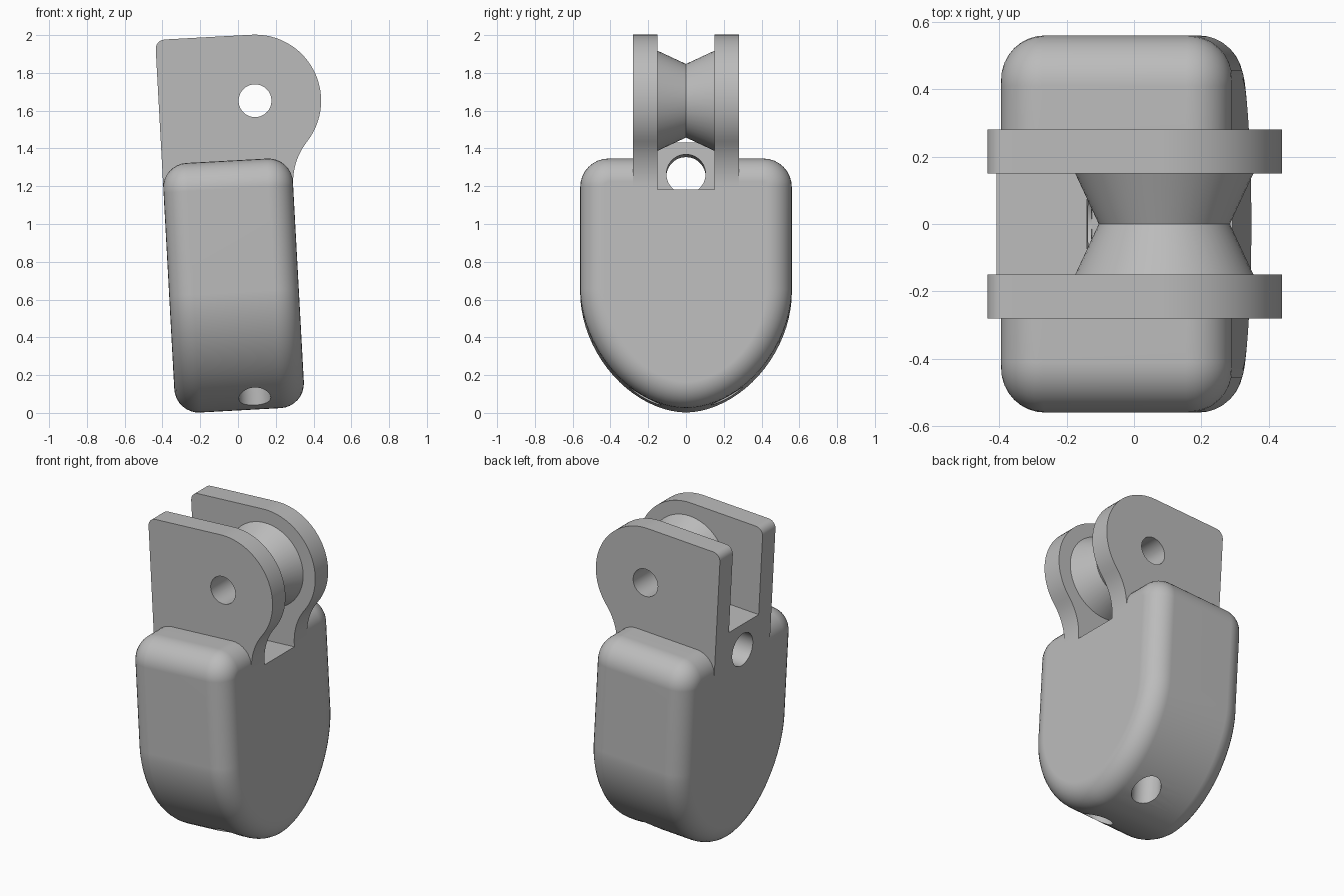
import bpy, bmesh, math
from mathutils import Matrix

cube = bpy.data.objects.get("Cube")
if cube:
    bpy.data.objects.remove(cube, do_unlink=True)

TILT = Matrix.Rotation(-0.0545, 4, 'Y')
LEFT, RIGHT = -0.33, 0.357          # flat sides of the body
PIN_X, PIN_Z, LUG_R = 0.18, 1.645, 0.35

grey = bpy.data.materials.new("grey plastic")
grey.use_nodes = True
grey.diffuse_color = (0.5, 0.5, 0.5, 1)
grey.node_tree.nodes["Principled BSDF"].inputs["Base Color"].default_value = (0.5, 0.5, 0.5, 1)


def arc(cx, cy, r, a, b, n):
    """Points on an arc from a to b degrees."""
    steps = [math.radians(a + (b - a) * i / n) for i in range(n + 1)]
    return [(cx + r * math.cos(t), cy + r * math.sin(t)) for t in steps]


def circle(cx, cy, r, n=48):
    return arc(cx, cy, r, 0, 360, n)[:-1]


def loft(name, rings, caps=True):
    """Skin closed rings of equal length."""
    bm = bmesh.new()
    rows = [[bm.verts.new(p) for p in ring] for ring in rings]
    n = len(rows[0])
    pairs = list(zip(rows, rows[1:]))
    if not caps:
        pairs.append((rows[-1], rows[0]))
    for a, b in pairs:
        for i in range(n):
            j = (i + 1) % n
            bm.faces.new((a[i], a[j], b[j], b[i]))
    if caps:
        bm.faces.new(rows[0])
        bm.faces.new(rows[-1])
    bmesh.ops.recalc_face_normals(bm, faces=bm.faces)
    mesh = bpy.data.meshes.new(name)
    bm.to_mesh(mesh)
    bm.free()
    mesh.materials.append(grey)
    obj = bpy.data.objects.new(name, mesh)
    bpy.context.collection.objects.link(obj)
    return obj


def prism(name, outline, axis, lo, hi):
    """Extrude a flat outline along an axis."""
    place = {'x': lambda p, h: (h, p[0], p[1]),
             'y': lambda p, h: (p[0], h, p[1]),
             'z': lambda p, h: (p[0], p[1], h)}[axis]
    return loft(name, [[place(p, h) for p in outline] for h in (lo, hi)])


def activate(obj):
    bpy.ops.object.select_all(action='DESELECT')
    obj.select_set(True)
    bpy.context.view_layer.objects.active = obj


def combine(obj, tool, operation):
    """Apply a boolean and discard the tool."""
    activate(obj)
    mod = obj.modifiers.new("boolean", 'BOOLEAN')
    mod.operation, mod.object, mod.solver = operation, tool, 'EXACT'
    bpy.ops.object.modifier_apply(modifier=mod.name)
    bpy.data.objects.remove(tool, do_unlink=True)


def finish(obj):
    obj.matrix_world = TILT
    activate(obj)
    bpy.ops.object.shade_smooth_by_angle(angle=math.radians(20))
    mod = obj.modifiers.new("clean shading", 'WEIGHTED_NORMAL')
    mod.keep_sharp = True


# Body: shield outline with a rounded rim on both flat sides
FILLET = 0.13


def shield(d):
    """Body outline (y, z) shrunk inward by d."""
    w, r, top, spring, base = 0.56 - d, 0.15 - d, 1.336 - d, 0.64, 0.013 + d
    pts = arc(w - r, top - r, r, 0, 90, 8) + arc(r - w, top - r, r, 90, 180, 8)
    for i in range(41):
        t = math.pi * i / 40
        c, s = math.cos(t), math.sin(t)
        y = -math.copysign(abs(c) ** (2 / 1.85), c) * w
        pts.append((y, spring - (spring - base) * abs(s) ** (2 / 1.85)))
    return pts


rim = []
for i in range(9):
    a = math.pi / 2 * i / 8
    rim.append((FILLET * (1 - math.cos(a)), FILLET * (1 - math.sin(a))))
stations = [(LEFT + x, d) for x, d in rim] + [(RIGHT - x, d) for x, d in reversed(rim)]
body = loft("pulley_body", [[(x, y, z) for y, z in shield(d)] for x, d in stations])

# Lug block: round head, concave neck flush with the body side
outline = [(LEFT, 0.9), (RIGHT, 0.9)]
outline += arc(RIGHT + 0.35, 1.184, 0.35, 180, 138.8, 10)
outline += arc(PIN_X, PIN_Z, LUG_R, -40, 90, 32)
outline += arc(LEFT + 0.05, PIN_Z + LUG_R - 0.05, 0.05, 90, 180, 6)
lugs = prism("lug_block", outline, 'y', -0.28, 0.28)
combine(body, lugs, 'UNION')

# Stepped slot between the lugs
slot = prism("slot_cutter", [(-1, 1.438), (-0.062, 1.438), (-0.062, 1.164),
                             (1, 1.164), (1, 3), (-1, 3)], 'y', -0.15, 0.15)
combine(body, slot, 'DIFFERENCE')

# Pin hole, cord hole and the two blind holes underneath
combine(body, prism("pin_cutter", circle(PIN_X, PIN_Z, 0.087), 'y', -1, 1), 'DIFFERENCE')
combine(body, prism("cord_cutter", circle(0, 1.27, 0.104), 'x', -1, 0), 'DIFFERENCE')
for side in (-1, 1):
    hole = prism("base_cutter", circle(0.093, side * 0.215, 0.085), 'z', -0.5, 0.5)
    combine(body, hole, 'DIFFERENCE')
finish(body)

# Grooved wheel with its bore
sections = [(-0.15, 0.265), (0, 0.195), (0.15, 0.265), (0.15, 0.087), (-0.15, 0.087)]
wheel = loft("grooved_wheel", [[(x, y, z) for x, z in circle(PIN_X, PIN_Z, r)]
                               for y, r in sections], caps=False)
finish(wheel)
